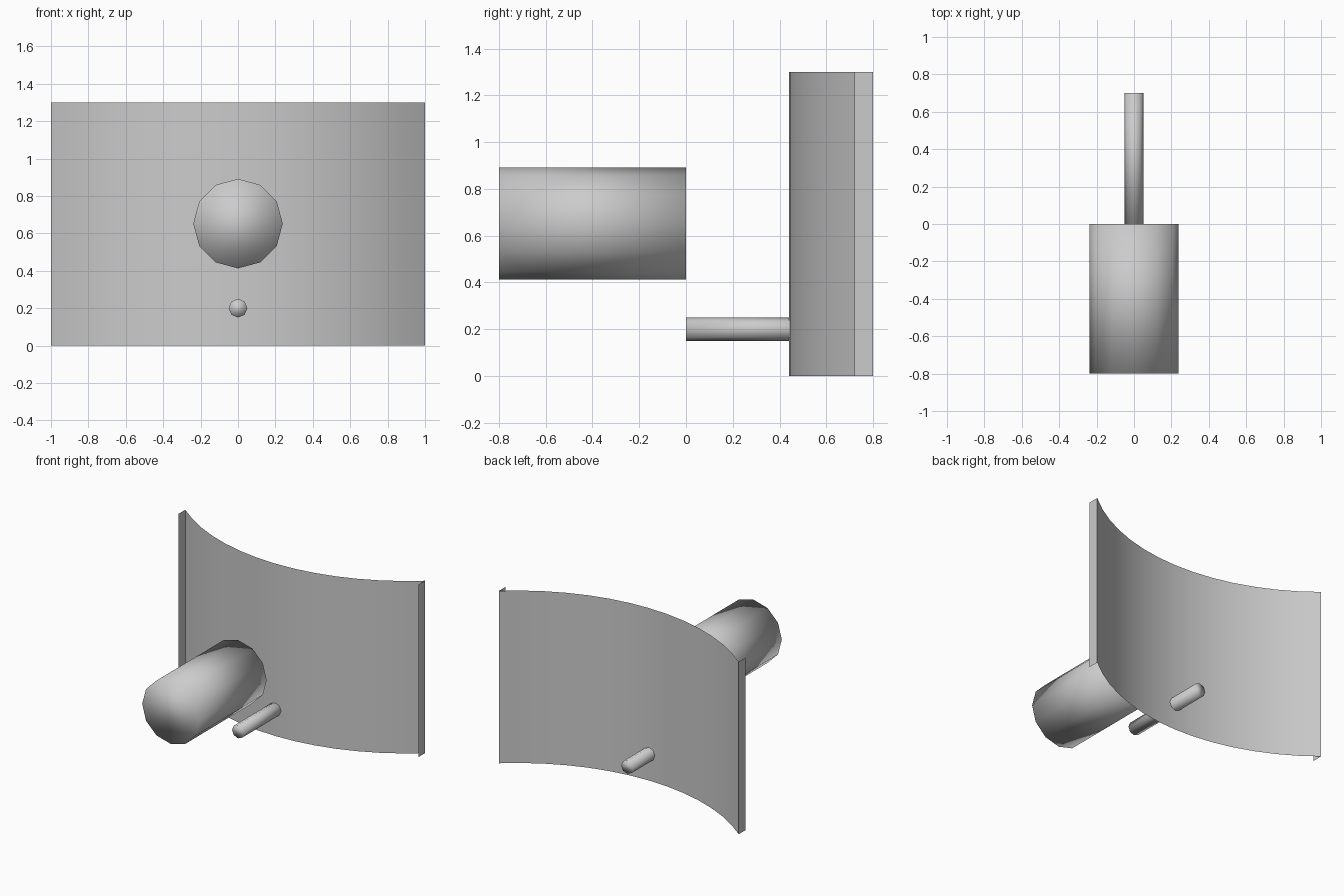
import bpy
import bmesh
import math
from mathutils import Matrix

if "Cube" in bpy.data.objects:
    bpy.data.objects.remove(bpy.data.objects["Cube"])


def make_object(name, bm):
    mesh = bpy.data.meshes.new(name)
    bm.to_mesh(mesh)
    bm.free()
    obj = bpy.data.objects.new(name, mesh)
    bpy.context.collection.objects.link(obj)
    return obj


def rod(name, radius, y0, y1, z, sides):
    """Capped cylinder along y, with a corner at the top, fully smooth."""
    bm = bmesh.new()
    for_y = Matrix.Rotation(math.pi / 2, 4, 'X')
    place = Matrix.Translation((0, (y0 + y1) / 2, z))
    bmesh.ops.create_cone(bm, cap_ends=True, segments=sides, radius1=radius,
                          radius2=radius, depth=y1 - y0, matrix=place @ for_y)
    for f in bm.faces:
        f.smooth = True
    return make_object(name, bm)


# Thick front cylinder and thin rod that passes through the panel
rod("front_cylinder", 0.239, -0.8, 0.0, 0.652, 12)
rod("lower_rod", 0.05, 0.0, 0.7, 0.2, 8)

# Curved thin panel: arc bulging to the front, with a short flange at each end
half_width, y_mid, y_end, flange_y, height = 1.0, 0.44, 0.8, 0.72, 1.3
sag = y_end - y_mid
radius = (half_width ** 2 + sag ** 2) / (2 * sag)
half_angle = math.asin(half_width / radius)
segments = 14
profile = [(-half_width, flange_y)]
for i in range(segments + 1):
    a = half_angle * (2 * i / segments - 1)
    profile.append((radius * math.sin(a), y_mid + radius * (1 - math.cos(a))))
profile.append((half_width, flange_y))

bm = bmesh.new()
low = [bm.verts.new((x, y, 0)) for x, y in profile]
high = [bm.verts.new((x, y, height)) for x, y in profile]
for i in range(len(profile) - 1):
    bm.faces.new((low[i], low[i + 1], high[i + 1], high[i]))
panel = make_object("curved_panel", bm)

bpy.ops.object.select_all(action='DESELECT')
panel.select_set(True)
bpy.context.view_layer.objects.active = panel
bpy.ops.object.shade_smooth_by_angle(angle=math.radians(30))
